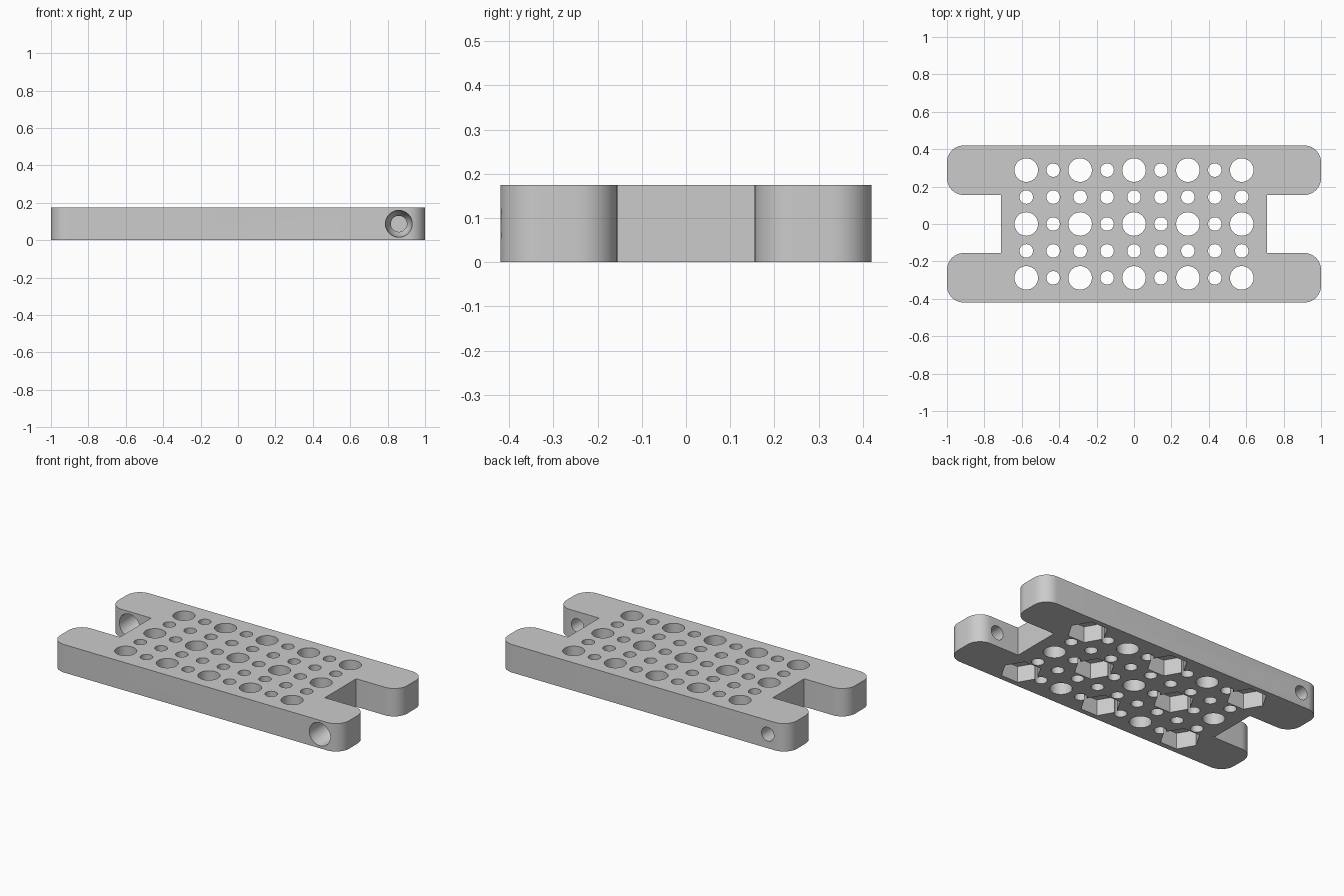
import bpy, bmesh
from math import pi, sin, cos, radians
from mathutils import Matrix

cube = bpy.data.objects.get("Cube")
if cube:
    bpy.data.objects.remove(cube, do_unlink=True)

HEIGHT, HALF_W, NOTCH_X, NOTCH_Y, CORNER = 0.175, 0.42, 0.71, 0.155, 0.09
PITCH = 0.144

grey = bpy.data.materials.new("plain_grey")
grey.use_nodes = True
colour = (0.6, 0.6, 0.6, 1)
grey.diffuse_color = colour
grey.node_tree.nodes["Principled BSDF"].inputs["Base Color"].default_value = colour


def make_object(name, bm):
    bmesh.ops.recalc_face_normals(bm, faces=bm.faces)
    mesh = bpy.data.meshes.new(name)
    bm.to_mesh(mesh)
    bm.free()
    mesh.materials.append(grey)
    obj = bpy.data.objects.new(name, mesh)
    bpy.context.collection.objects.link(obj)
    return obj


def lathe(bm, rings, sides, matrix):
    """Closed solid through (height, radius) rings along local z."""
    loops = []
    for z, r in rings:
        loops.append([bm.verts.new(matrix @ Matrix.Translation(
            (r * cos(2 * pi * i / sides), r * sin(2 * pi * i / sides), z)).translation)
            for i in range(sides)])
    for low, high in zip(loops, loops[1:]):
        for i in range(sides):
            j = (i + 1) % sides
            bm.faces.new((low[i], low[j], high[j], high[i]))
    bm.faces.new(loops[0][::-1])
    bm.faces.new(loops[-1])


def cut(target, name, bm):
    cutter = make_object(name, bm)
    cutter.hide_render = True
    mod = target.modifiers.new(name, "BOOLEAN")
    mod.operation, mod.solver, mod.object = "DIFFERENCE", "EXACT", cutter
    bpy.ops.object.modifier_apply(modifier=name)
    bpy.data.objects.remove(cutter, do_unlink=True)


# H-shaped plate with rounded arm ends
def quadrant(sx, sy):
    pts = [(NOTCH_X, NOTCH_Y)]
    for start, cy in ((-90, NOTCH_Y + CORNER), (0, HALF_W - CORNER)):
        for i in range(11):
            a = radians(start + 9 * i)
            pts.append((1 - CORNER + CORNER * cos(a), cy + CORNER * sin(a)))
    pts = [(sx * x, sy * y) for x, y in pts]
    return pts if sx * sy > 0 else pts[::-1]


outline = quadrant(1, 1) + quadrant(-1, 1) + quadrant(-1, -1) + quadrant(1, -1)
bm = bmesh.new()
base = bm.faces.new([bm.verts.new((x, y, 0)) for x, y in outline])
top = bmesh.ops.extrude_face_region(bm, geom=[base])["geom"]
bmesh.ops.translate(bm, vec=(0, 0, HEIGHT),
                    verts=[v for v in top if isinstance(v, bmesh.types.BMVert)])
plate = make_object("mounting_plate", bm)
bpy.context.view_layer.objects.active = plate
plate.select_set(True)

# Grid of through holes, with nut pockets under alternate large holes
holes, pockets = bmesh.new(), bmesh.new()
for col in range(-4, 5):
    for row in range(-2, 3):
        place = Matrix.Translation((col * PITCH, row * PITCH, 0))
        large = col % 2 == 0 and row % 2 == 0
        lathe(holes, [(-0.1, r := 0.063 if large else 0.036), (0.3, r)], 32, place)
        if large and (col + row) % 4 == 2:
            lathe(pockets, [(-0.1, 0.115), (0.1, 0.115)], 6, place)
cut(plate, "round_holes", holes)
cut(plate, "nut_pockets", pockets)

# Countersunk screw bores through two opposite arms
bores = bmesh.new()
for x, y in ((0.86, -HALF_W), (-0.86, NOTCH_Y)):
    place = Matrix.Translation((x, y, HEIGHT / 2)) @ Matrix.Rotation(-pi / 2, 4, "X")
    lathe(bores, [(-0.05, 0.072), (0, 0.072), (0.13, 0.062), (0.16, 0.043), (0.32, 0.043)],
          32, place)
cut(plate, "screw_bores", bores)

bpy.ops.object.shade_smooth_by_angle(angle=radians(30))
